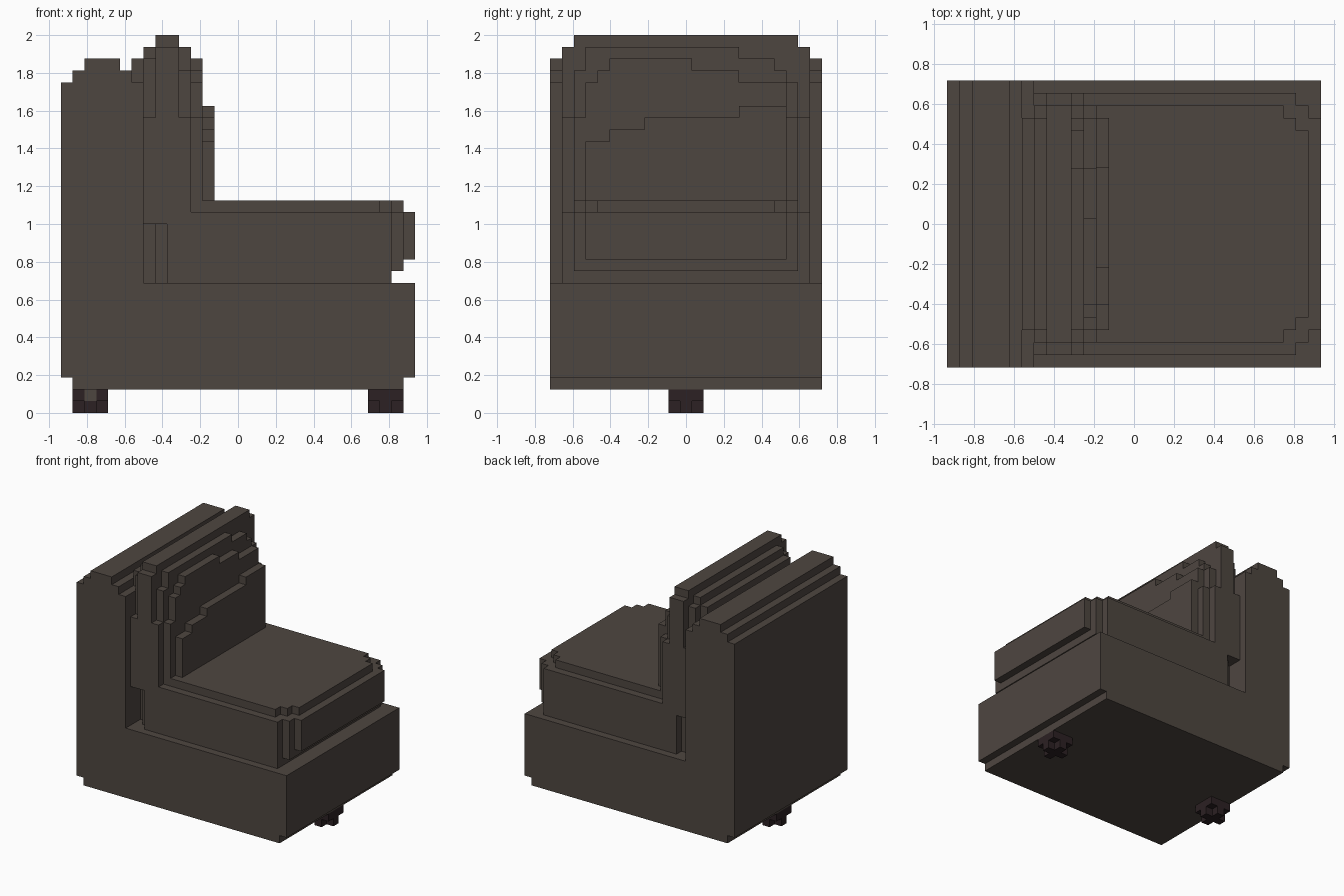
import bpy, bmesh
from mathutils import Vector

cube = bpy.data.objects.get("Cube")
if cube:
    bpy.data.objects.remove(cube, do_unlink=True)

UNIT = 1 / 16
ORIGIN = Vector((15, 11.5, 0))


def material(name, rgb):
    m = bpy.data.materials.new(name)
    m.use_nodes = True
    m.diffuse_color = (*rgb, 1)
    m.node_tree.nodes["Principled BSDF"].inputs["Base Color"].default_value = (*rgb, 1)
    return m


fabric = material("brown fabric", (0.076, 0.061, 0.051))
wood = material("dark wood", (0.025, 0.015, 0.017))


def block(x0, x1, y0, y1, z0, z1):
    return {(x, y, z) for x in range(x0, x1) for y in range(y0, y1) for z in range(z0, z1)}


def layer(x0, x1, z0, steps):
    """Slab across the seat whose top edge is stepped: (y0, y1, top)."""
    return set().union(*(block(x0, x1, y0, y1, z0, top) for y0, y1, top in steps))


parts = {}

# Base with a recessed bottom edge
parts["base"] = block(0, 30, 0, 23, 3, 11) | block(1, 29, 0, 23, 2, 3)

# Back frame with a stepped, rounded top
back = set()
for x0, x1, top in ((0, 1, 28), (1, 2, 29), (2, 5, 30), (5, 6, 29), (6, 7, 28)):
    back |= block(x0, x1, 0, 23, 11, top)
parts["back_frame"] = back

# Seat cushion, rounded at front, rear corners and top
seat = block(9, 28, 1, 22, 11, 17) | block(8, 9, 2, 21, 11, 17) | block(7, 8, 3, 20, 11, 17)
seat |= block(28, 29, 2, 21, 12, 17) | block(29, 30, 3, 20, 13, 17)
seat |= block(9, 27, 2, 21, 17, 18) | block(27, 28, 3, 20, 17, 18) | block(28, 29, 4, 19, 17, 18)
parts["seat_cushion"] = seat

# Back cushion in slabs, with an uneven puffy front
cushion = layer(6, 7, 28, [(3, 20, 30)])
cushion |= layer(7, 8, 16, [(1, 22, 25), (2, 21, 30), (3, 20, 31)])
cushion |= layer(8, 10, 16, [(1, 22, 31), (2, 21, 32)])
cushion |= layer(10, 11, 16, [(1, 22, 25), (2, 3, 29), (3, 16, 31), (16, 19, 30), (19, 20, 29), (20, 21, 28)])
cushion |= layer(11, 12, 17, [(2, 21, 25), (3, 4, 28), (4, 5, 29), (5, 12, 30), (12, 16, 29), (16, 20, 28)])
cushion |= layer(12, 13, 18, [(3, 5, 23), (5, 8, 24), (8, 16, 25), (16, 20, 26)])
parts["back_cushion"] = cushion - seat

# Legs: square top on a cross-shaped foot
for name, x in (("rear_leg", 1), ("front_leg", 26)):
    parts[name] = (block(x, x + 3, 10, 13, 1, 2) | block(x + 1, x + 2, 10, 13, 0, 1)
                   | block(x, x + 3, 11, 12, 0, 1))

# One fabric patch set into the side of the rear leg
parts["leg_patch"] = {(2, 10, 1)}
parts["rear_leg"] -= parts["leg_patch"]

solid = set().union(*parts.values())
AXES = [Vector((1, 0, 0)), Vector((0, 1, 0)), Vector((0, 0, 1))]


def build(name, cells, mat):
    """Mesh only the outer faces of the cells and merge flat areas."""
    bm = bmesh.new()
    for cell in cells:
        for a in range(3):
            for side in (-1, 1):
                near = list(cell)
                near[a] += side
                if tuple(near) in solid:
                    continue
                u, v = AXES[(a + 1) % 3], AXES[(a + 2) % 3]
                start = Vector(cell) + (AXES[a] if side > 0 else Vector())
                corners = [start, start + u, start + u + v, start + v]
                if side < 0:
                    corners.reverse()
                bm.faces.new([bm.verts.new((c - ORIGIN) * UNIT) for c in corners])
    bmesh.ops.remove_doubles(bm, verts=bm.verts, dist=UNIT / 100)
    bmesh.ops.dissolve_limit(bm, angle_limit=0.01, verts=bm.verts, edges=bm.edges)
    mesh = bpy.data.meshes.new(name)
    bm.to_mesh(mesh)
    bm.free()
    mesh.materials.append(mat)
    bpy.context.collection.objects.link(bpy.data.objects.new(name, mesh))


for name, cells in parts.items():
    build(name, cells, wood if name in ("rear_leg", "front_leg") else fabric)
